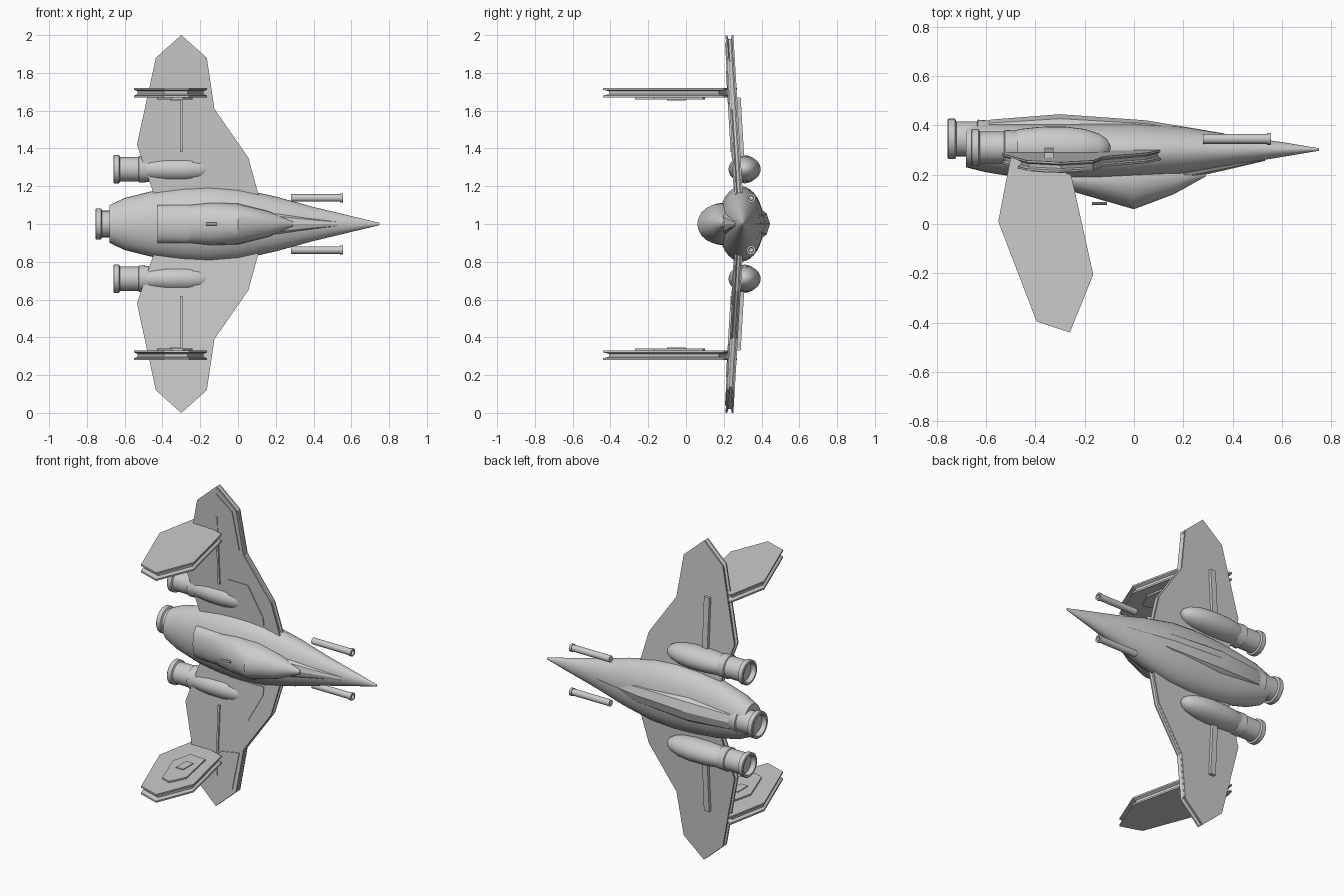
import bpy, bmesh
from math import sin, cos, pi, radians
from mathutils import Vector

if "Cube" in bpy.data.objects:
    bpy.data.objects.remove(bpy.data.objects["Cube"])


def finish(name, bm, mirror=False, smooth=None):
    """Turn a bmesh into an object on the centre line z = 1, mirrored up/down if wanted."""
    bmesh.ops.recalc_face_normals(bm, faces=bm.faces)
    me = bpy.data.meshes.new(name)
    bm.to_mesh(me)
    bm.free()
    ob = bpy.data.objects.new(name, me)
    bpy.context.collection.objects.link(ob)
    ob.location.z = 1
    if mirror:
        mod = ob.modifiers.new("Mirror", 'MIRROR')
        mod.use_axis = (False, False, True)
        mod.use_mirror_merge = False
    if smooth:
        bpy.ops.object.select_all(action='DESELECT')
        ob.select_set(True)
        bpy.context.view_layer.objects.active = ob
        bpy.ops.object.shade_smooth_by_angle(angle=radians(smooth))
    return ob


def skin(rings):
    bm = bmesh.new()
    loops = [[bm.verts.new(p) for p in r] for r in rings]
    n = len(loops[0])
    for a, b in zip(loops, loops[1:]):
        for i in range(n):
            bm.faces.new((a[i], a[(i + 1) % n], b[(i + 1) % n], b[i]))
    bm.faces.new(loops[0])
    bm.faces.new(loops[-1])
    return bm


def loft(name, sections, centre=0, n=24, mirror=False, smooth=35):
    """Elliptic sections (x, y centre, y radius, z radius) along x."""
    rings = [[(x, y + ry * cos(2 * pi * i / n), centre + rz * sin(2 * pi * i / n))
              for i in range(n)] for x, y, ry, rz in sections]
    return finish(name, skin(rings), mirror, smooth)


def plate(name, outline, levels, place):
    """Flat outline stacked at (depth, scale) levels, positioned by place()."""
    c = sum((Vector(p) for p in outline), Vector((0, 0))) / len(outline)
    rings = []
    for t, s in levels:
        pts = [c + (Vector(p) - c) * s for p in outline]
        rings.append([place(p.x, p.y, t) for p in pts])
    return finish(name, skin(rings), True)


def grooved(h, s=0.93):
    return [(-h, 1), (-h * .6, 1), (-h * .3, s), (h * .3, s), (h * .6, 1), (h, 1)]


def on_wing(x, s, t):
    return (x, 0.289 - 0.059 * s + t, s)


def on_fin(x, y, t):
    return (x, y, 0.695 + t)


# Fuselage
loft("fuselage", [(-.68, .315, .085, .10), (-.6, .31, .10, .138), (-.45, .298, .113, .175),
                  (-.3, .293, .119, .193), (-.15, .291, .121, .2), (0, .294, .116, .189),
                  (.2, .297, .097, .145), (.4, .299, .061, .09), (.6, .302, .03, .042),
                  (.75, .302, .005, .006)], n=32)

# Belly fairing, low-sided
loft("belly_fairing", [(-.66, .35, .045, .05), (-.58, .35, .073, .075), (-.3, .35, .095, .095),
                       (.05, .35, .07, .08), (.36, .33, .038, .02)], n=10, smooth=20)

# Canopy glass, rear deck and nose spine
loft("canopy", [(-.26, .185, .05, .10), (-.14, .185, .085, .112), (0, .185, .125, .108),
                (.16, .19, .07, .068), (.29, .2, .008, .012)], n=20, smooth=30)
loft("canopy_deck", [(-.425, .2, .042, .1), (-.25, .2, .065, .103)], n=20)
loft("nose_spine", [(.2, .215, .035, .06), (.36, .24, .024, .035), (.53, .27, .014, .014)], n=8, smooth=20)
loft("canopy_handle", [(-.17, .083, .006, .008), (-.11, .083, .006, .008)], n=8)


# Engine nozzles with hollow ends
def nozzle(name, x, y, r, length, centre=0, mirror=False):
    prof = [(length, .9), (length * .72, .95), (length * .7, .86), (.035, .86), (.03, 1),
            (.004, 1), (0, .95), (0, .8), (.03, .75)]
    loft(name, [(x + d, y, r * k, r * k) for d, k in prof], centre, 28, mirror)


nozzle("main_nozzle", -.755, .345, .082, .17)
nozzle("pod_nozzle", -.66, .31, .075, .19, .29, True)

# Engine pods
loft("engine_pod", [(-.51, .31, .062, .052), (-.46, .31, .075, .062), (-.38, .31, .084, .069),
                    (-.28, .31, .085, .07), (-.2, .31, .075, .063), (-.14, .31, .055, .048),
                    (-.11, .31, .035, .03), (-.095, .31, .008, .008)], .29, 28, True)

# Guns with a muzzle ring
loft("gun", [(.28, .345, .02, .02), (.54, .345, .02, .02), (.54, .345, .024, .024),
             (.555, .345, .024, .024), (.555, .345, .014, .014), (.53, .345, .012, .012)],
     .138, 16, True)

# Wings with a groove around the edge
plate("wing", [(-.42, .08), (-.45, .17), (-.535, .42), (-.435, .88), (-.3, 1.0), (-.165, .88),
               (-.125, .61), (.055, .35), (.11, .15), (.12, .08)], grooved(.021, .96), on_wing)

# Thin raised wing panels on the front face
for name, outline in (
        ("inner_panel", [(-.24, .19), (-.24, .425), (-.1, .425), (0, .24), (.0, .19)]),
        ("tip_panel", [(-.43, .77), (-.41, .87), (-.3, .96), (-.19, .87), (-.15, .635), (-.27, .655)])):
    plate(name, outline, [(-.026, 1), (-.018, 1)], on_wing)

# Tall fins standing on the wings
plate("fin", [(-.5, .27), (-.55, .01), (-.395, -.395), (-.26, -.44), (-.165, -.205), (-.255, .2)],
      grooved(.026, .91), on_fin)
plate("fin_panel", [(-.4, .1), (-.43, -.03), (-.35, -.25), (-.29, -.27), (-.24, -.17), (-.29, .09)],
      [(-.036, 1), (-.02, 1)], on_fin)
plate("fin_hatch", [(-.36, .0), (-.36, -.1), (-.31, -.1), (-.31, .0)],
      [(-.041, 1), (-.03, 1)], on_fin)


# Struts lying along both faces of each wing
def strut(name, x, w, s0, s1, t0, t1):
    plate(name, [(x - w, s0), (x + w, s0), (x + w, s1), (x - w, s1)], [(t0, 1), (t1, 1)], on_wing)


strut("front_strut", -.3, .006, .38, .81, -.03, -.015)
strut("rear_strut", -.345, .018, .25, .67, .015, .04)
